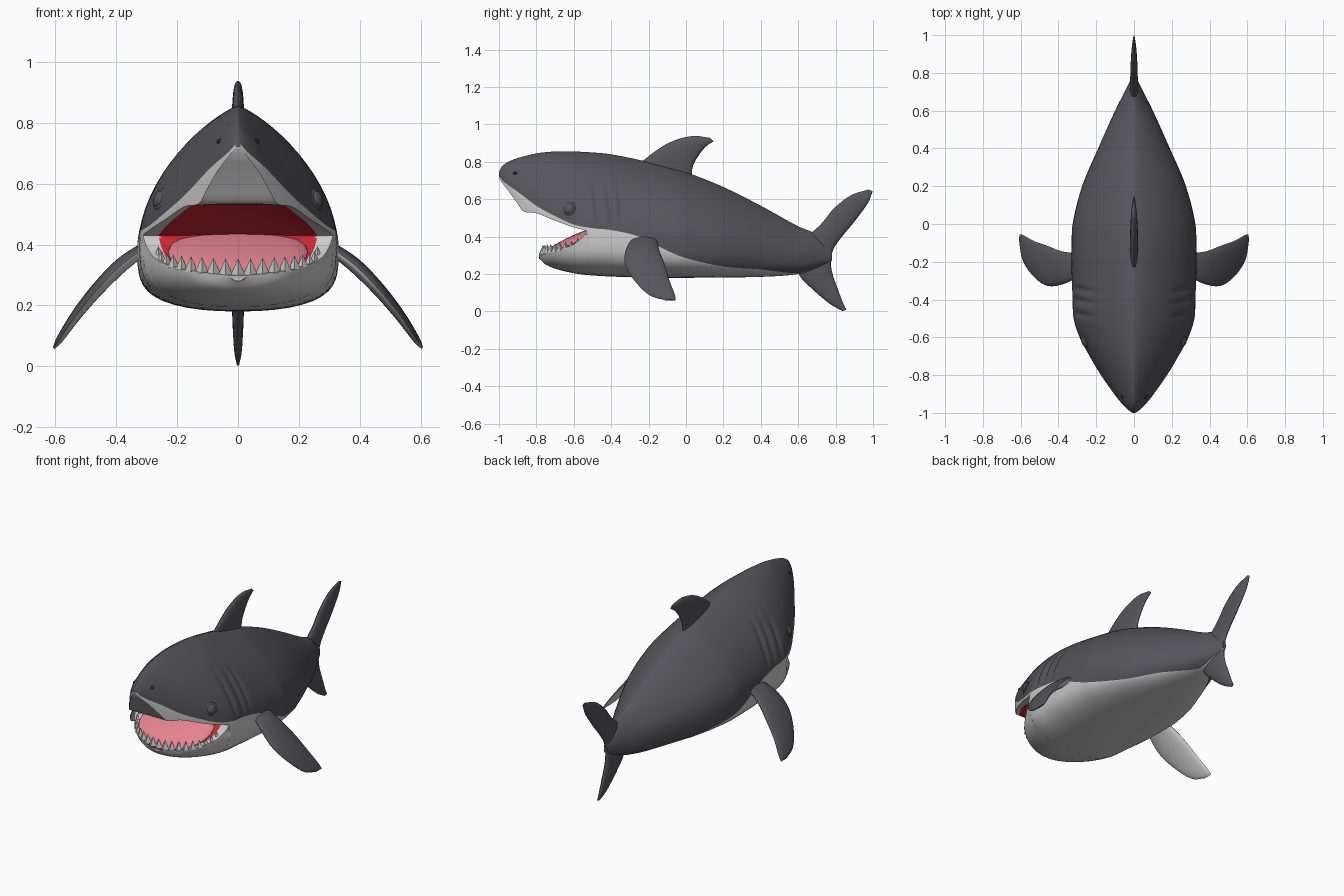
import bpy, bmesh
from math import sin, cos, pi, exp, radians
from mathutils import Vector

if "Cube" in bpy.data.objects:
    bpy.data.objects.remove(bpy.data.objects["Cube"])


def material(name, rgb):
    m = bpy.data.materials.new(name)
    m.use_nodes = True
    m.diffuse_color = (*rgb, 1)
    m.node_tree.nodes["Principled BSDF"].inputs["Base Color"].default_value = (*rgb, 1)
    return m


GREY, WHITE, RED, PINK, TOOTH, DARK = range(6)
PALETTE = [
    material("slate grey skin", (0.09, 0.09, 0.105)),
    material("pale belly", (0.6, 0.6, 0.6)),
    material("red mouth", (0.6, 0.02, 0.035)),
    material("pink tongue", (0.78, 0.23, 0.28)),
    material("tooth ivory", (0.55, 0.55, 0.53)),
    material("nostril black", (0.02, 0.02, 0.025)),
]


def spline(rows):
    """Smooth curve through rows of (key, values...)."""
    keys = [r[0] for r in rows]
    vals = [r[1:] for r in rows]
    last = len(rows) - 1

    def slope(i, c):
        a, b = max(i - 1, 0), min(i + 1, last)
        return (vals[b][c] - vals[a][c]) / (keys[b] - keys[a])

    def at(k):
        k = min(max(k, keys[0]), keys[-1])
        i = max(j for j in range(last) if keys[j] <= k)
        h = keys[i + 1] - keys[i]
        t = (k - keys[i]) / h
        s = t * t * (3 - 2 * t)
        return [vals[i][c] * (1 - s) + vals[i + 1][c] * s
                + h * t * (1 - t) * ((1 - t) * slope(i, c) - t * slope(i + 1, c))
                for c in range(len(vals[0]))]
    return at


def finish(name, bm, smooth=True):
    bmesh.ops.recalc_face_normals(bm, faces=bm.faces)
    me = bpy.data.meshes.new(name)
    bm.to_mesh(me)
    bm.free()
    for m in PALETTE:
        me.materials.append(m)
    ob = bpy.data.objects.new(name, me)
    bpy.context.collection.objects.link(ob)
    if smooth:
        bpy.ops.object.select_all(action="DESELECT")
        ob.select_set(True)
        bpy.context.view_layer.objects.active = ob
        bpy.ops.object.shade_smooth_by_angle(angle=radians(42))
    return ob


def loft(name, rings, paint, cap):
    """Skin closed rings; paint(ring, side) gives the colour of each face."""
    bm = bmesh.new()
    vs = [[bm.verts.new(p) for p in ring] for ring in rings]
    n = len(vs[0])
    for i in range(len(vs) - 1):
        for j in range(n):
            k = (j + 1) % n
            f = bm.faces.new((vs[i][j], vs[i][k], vs[i + 1][k], vs[i + 1][j]))
            f.material_index = paint(i, j)
    for ring in (vs[0], vs[-1]):
        bm.faces.new(ring).material_index = cap
    bmesh.ops.remove_doubles(bm, verts=bm.verts, dist=0.00005)
    return finish(name, bm)


# Body curves along y: top, widest height, colour edge height, half width
hull = spline([
    (-1, .745, .73, .73, .008), (-.985, .775, .71, .705, .03), (-.95, .80, .67, .675, .065),
    (-.9, .82, .61, .64, .105), (-.8, .845, .53, .565, .175), (-.7, .855, .49, .51, .235),
    (-.6, .855, .45, .465, .288), (-.5, .85, .43, .445, .32), (-.4, .84, .42, .435, .325),
    (-.25, .81, .40, .40, .33), (-.1, .775, .39, .325, .33), (0, .745, .38, .285, .325),
    (.2, .665, .36, .24, .275), (.4, .565, .34, .225, .19), (.6, .455, .31, .205, .1),
    (.7, .41, .31, .235, .05), (.78, .33, .30, .275, .01)])
belly = spline([(-.785, .285), (-.75, .25), (-.65, .215), (-.53, .195), (-.3, .183), (0, .18),
                (.4, .185), (.6, .2), (.7, .23), (.78, .27)])
roof = spline([(-1, .72), (-.985, .69), (-.95, .645), (-.9, .575), (-.87, .535), (-.8, .525),
               (-.7, .485), (-.6, .45), (-.53, .43)])
# Lower jaw: lip height and half width
jaw = spline([(-.785, .30, .05), (-.77, .305, .1), (-.74, .315, .165), (-.7, .325, .21),
              (-.65, .34, .25), (-.6, .36, .28), (-.55, .40, .303), (-.53, .43, .312)])
CORNER = -.53


def section(z, top, wide, low, half):
    if z > wide:
        return half * max(0, 1 - ((z - wide) / (top - wide)) ** 1.7) ** .75
    return half * max(0, 1 - ((wide - z) / (wide - low)) ** 4) ** .45


def gills(y, z):
    if not .44 < z < .72:
        return 1
    fade = sin(pi * (z - .44) / .28)
    bend = .12 * (z - .58)
    return 1 - .045 * fade * sum(exp(-((y + bend - c) / .013) ** 2) for c in (-.48, -.41, -.35))


def skin_x(y, z):
    top, wide, _, half = hull(y)
    return section(z, top, wide, belly(y)[0], half) * gills(y, z)


def mirrored(half, y):
    ring = [(x, y, z) for x, z in half]
    return ring + [(-x, y, z) for x, z in half[-2:0:-1]]


# Body and upper head
UP, SIDE, IN = 16, 10, 6
rings, ys = [], []
head = [-1, -.995, -.985, -.97] + [-.95 + .014 * i for i in range(30)] + [CORNER - .001]
for y in head + [CORNER + .01 * i for i in range(132)]:
    top, wide, edge, half = hull(y)
    in_mouth = y < CORNER
    low = roof(y)[0] if in_mouth else belly(y)[0]
    edge = max(edge, low + .004)
    pts = []
    for i in range(UP + 1):
        z = top - (top - edge) * (1 - cos(pi / 2 * i / UP))
        pts.append((0 if i == 0 else skin_x(y, z), z))
    for i in range(1, SIDE + 1):
        z = edge - (edge - low) * sin(pi / 2 * i / SIDE)
        pts.append((skin_x(y, z), z))
    rim = pts[-1][0]
    arch = .035 * sin(pi * (y + .86) / .33) if -.86 < y < CORNER else 0
    for i in range(1, IN + 1):
        r = 1 - i / IN
        pts.append((rim * r, low + arch * (1 - r * r)))
    ys.append(y)
    rings.append(mirrored(pts, y))


def paint_body(i, j):
    k = min(j, len(rings[0]) - 1 - j)
    if k < UP:
        return GREY
    if k > UP + SIDE and -.87 < ys[i] < CORNER:
        return RED
    return WHITE


loft("body", rings, paint_body, GREY)

# Lower jaw
jaw_rings = []
for i in range(31):
    y = -.785 + (CORNER + .785) * i / 30
    lip, half = jaw(y)
    low = belly(y)[0]
    rim = section(lip, .85, .43, low, half)
    pts = [(rim * k / IN, lip - .02 * (1 - (k / IN) ** 2)) for k in range(IN + 1)]
    for k in range(1, 13):
        z = lip - (lip - low) * sin(pi / 2 * k / 12)
        pts.append((section(z, .85, .43, low, half) if k < 12 else 0, z))
    jaw_rings.append(mirrored(pts, y))
loft("lower_jaw", jaw_rings,
     lambda i, j: RED if min(j, len(jaw_rings[0]) - 1 - j) < IN - 1 else WHITE, WHITE)


# Fins: stations of leading point, trailing point and half thickness
def fin(name, stations, normal, under=GREY):
    path = spline([(i, *lead, *trail, t) for i, (lead, trail, t) in enumerate(stations)])
    steps, sides, out = 6 * (len(stations) - 1), 20, []
    for i in range(steps + 1):
        v = path(i / 6)
        a, b = Vector(v[:3]), Vector(v[3:6])
        out.append([(a + b) / 2 + (a - b) / 2 * cos(2 * pi * j / sides)
                    + Vector(normal) * v[6] * sin(2 * pi * j / sides) for j in range(sides)])
    loft(name, out, lambda i, j: GREY if j < sides // 2 else under, GREY)


def upright(rows):
    return [((0, a, b), (0, c, d), t) for a, b, c, d, t in rows]


fin("dorsal_fin", upright([
    (-.31, .74, .03, .69, .022), (-.16, .86, .035, .77, .021), (-.06, .915, .065, .83, .018),
    (.04, .938, .105, .88, .013), (.13, .928, .148, .91, .004)]), (1, 0, 0))
fin("tail_fin", upright([
    (.975, .652, .998, .642, .004), (.88, .62, .97, .575, .012), (.79, .55, .9, .48, .018),
    (.72, .465, .83, .395, .02), (.63, .38, .787, .33, .022), (.59, .28, .775, .26, .022),
    (.605, .195, .785, .195, .02), (.68, .115, .81, .125, .017), (.77, .04, .838, .05, .012),
    (.838, .002, .858, .01, .004)]), (1, 0, 0))
for side, label in ((1, "left"), (-1, "right")):
    rows = [(.29, .40, -.28, -.155, .02), (.38, .335, -.32, -.145, .024),
            (.46, .255, -.327, -.115, .022), (.53, .17, -.28, -.09, .018),
            (.585, .09, -.20, -.06, .012), (.605, .06, -.11, -.055, .004)]
    fin(label + "_pectoral_fin",
        [((side * x, a, z), (side * x, b, z), t) for x, z, a, b, t in rows],
        (side * .72, 0, .69), WHITE)


# Rounded details
def blob(name, place, size, colour, facing=None, tilt=0):
    bm = bmesh.new()
    bmesh.ops.create_uvsphere(bm, u_segments=28, v_segments=16, radius=1)
    for f in bm.faces:
        f.material_index = colour
    ob = finish(name, bm)
    ob.location, ob.scale = place, size
    ob.rotation_euler = (tilt, 0, 0)
    if facing:
        ob.rotation_euler = Vector(facing).to_track_quat("Z", "Y").to_euler()


blob("tongue", (0, -.59, .375), (.23, .19, .035), PINK, tilt=radians(24))
for side, label in ((1, "left"), (-1, "right")):
    out = (side * .84, -.42, .3)
    x = skin_x(-.625, .55)
    blob(label + "_eyelid", (side * (x - .002), -.625, .55), (.037, .037, .009), GREY, out)
    blob(label + "_eye", (side * x, -.626, .55), (.028, .028, .016), GREY, out)
    blob(label + "_nostril", (side * skin_x(-.915, .74), -.915, .74), (.012, .009, .005), DARK,
         (side * .7, -.4, .6))

# Row of lower teeth
bm = bmesh.new()
for k in range(-9, 10):
    a = radians(80) * k / 9
    size = 1 - .5 * abs(k / 9) ** 2
    y = -.54 - .225 * cos(a)
    base = Vector((.265 * sin(a), y, jaw(y)[0] - .008))
    made = bmesh.ops.create_cone(bm, segments=4, radius1=.024 * size, radius2=0,
                                 depth=.056 * size, cap_ends=True)["verts"]
    bmesh.ops.translate(bm, verts=made, vec=base + Vector((0, 0, .028 * size)))
for f in bm.faces:
    f.material_index = TOOTH
finish("lower_teeth", bm, smooth=False)
